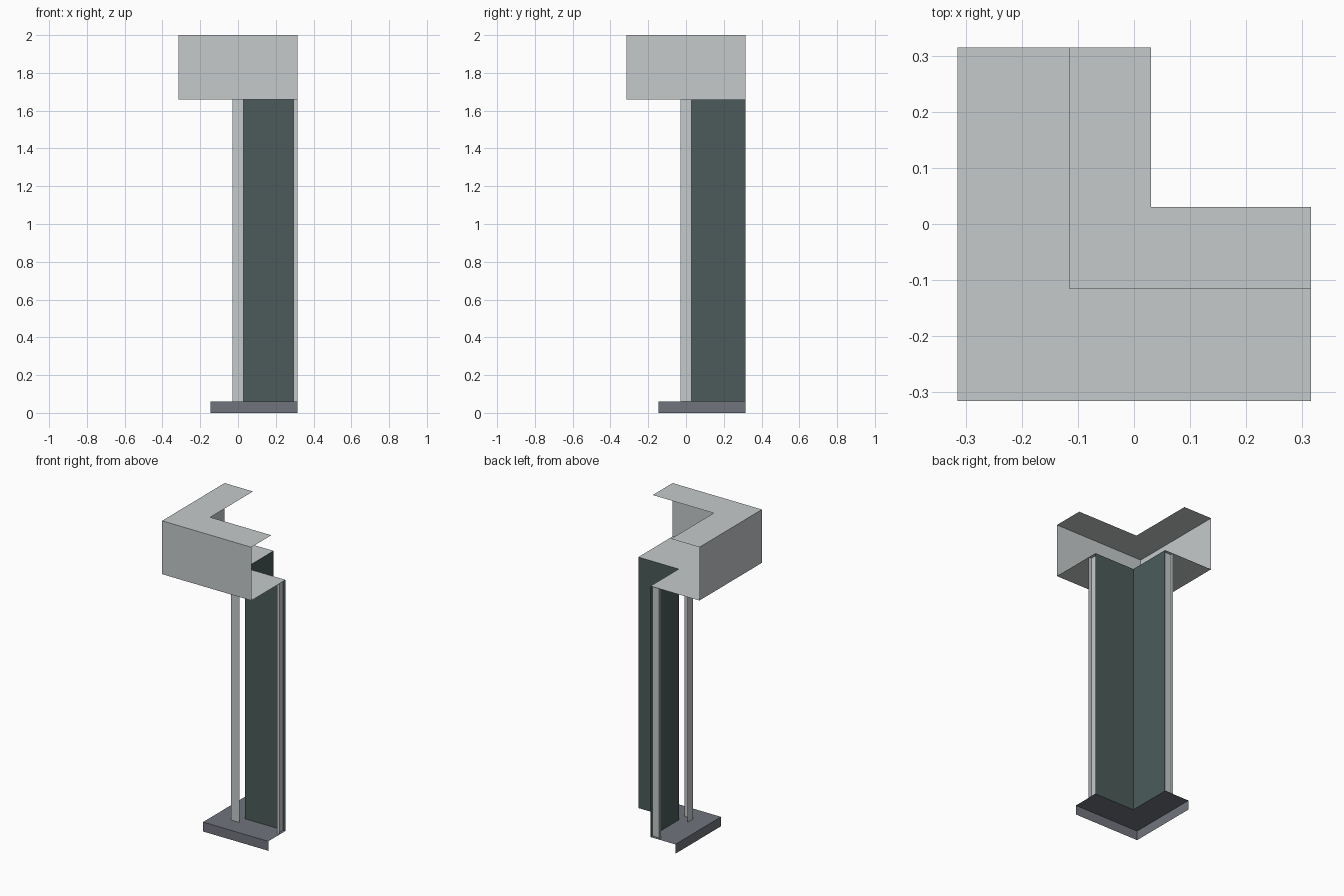
import bpy
import bmesh

cube = bpy.data.objects.get("Cube")
if cube:
    bpy.data.objects.remove(cube, do_unlink=True)

END = 0.315            # open ends of both arms
FACE = 0.03            # plane of the inner cladding
FLOOR, SOFFIT, TOP = 0.06, 1.66, 2.0


def make_material(name, rgb):
    mat = bpy.data.materials.new(name)
    mat.use_nodes = True
    mat.diffuse_color = (*rgb, 1)
    mat.node_tree.nodes["Principled BSDF"].inputs["Base Color"].default_value = (*rgb, 1)
    return mat


light_grey = make_material("light_grey_metal", (0.56, 0.59, 0.6))
slate_grey = make_material("slate_grey", (0.165, 0.175, 0.205))
dark_green = make_material("dark_green_panel", (0.07, 0.105, 0.102))


def sheet(name, rows, mat):
    """Skin a grid of points with flat sheet faces."""
    bm = bmesh.new()
    grid = [[bm.verts.new(p) for p in row] for row in rows]
    for a, b in zip(grid, grid[1:]):
        for i in range(len(a) - 1):
            bm.faces.new((a[i], a[i + 1], b[i + 1], b[i]))
    bmesh.ops.recalc_face_normals(bm, faces=bm.faces)
    mesh = bpy.data.meshes.new(name)
    bm.to_mesh(mesh)
    bm.free()
    mesh.materials.append(mat)
    obj = bpy.data.objects.new(name, mesh)
    bpy.context.collection.objects.link(obj)
    return obj


def corner_sweep(name, profile, mat, end=END):
    """Sweep an (offset, height) profile round the mitred corner."""
    rows = [[(end, d, z), (d, d, z), (d, end, z)] for d, z in profile]
    return sheet(name, rows, mat)


def upright(name, plan, mat):
    """Raise an open plan outline from the base to the soffit."""
    return sheet(name, [[(x, y, z) for x, y in plan] for z in (FLOOR, SOFFIT)], mat)


# Header box, open along the back and at both ends
corner_sweep("header", [(-0.115, TOP), (-END, TOP), (-END, SOFFIT), (FACE, SOFFIT)], light_grey)

# Base sill with a turned-down outer edge
corner_sweep("base_sill", [(FACE, FLOOR), (-0.145, FLOOR), (-0.145, 0)], slate_grey)

# Inner corner cladding
corner_sweep("inner_cladding", [(FACE, FLOOR), (FACE, SOFFIT)], dark_green)

# Corner angle post
corner_sweep("corner_post", [(-FACE, FLOOR), (-FACE, SOFFIT)], light_grey, end=FACE)

# End studs, one per arm
stud = [(END, -FACE), (0.295, -FACE), (0.295, FACE)]
upright("left_end_stud", stud, light_grey)
upright("back_end_stud", [(y, x) for x, y in stud], light_grey)
